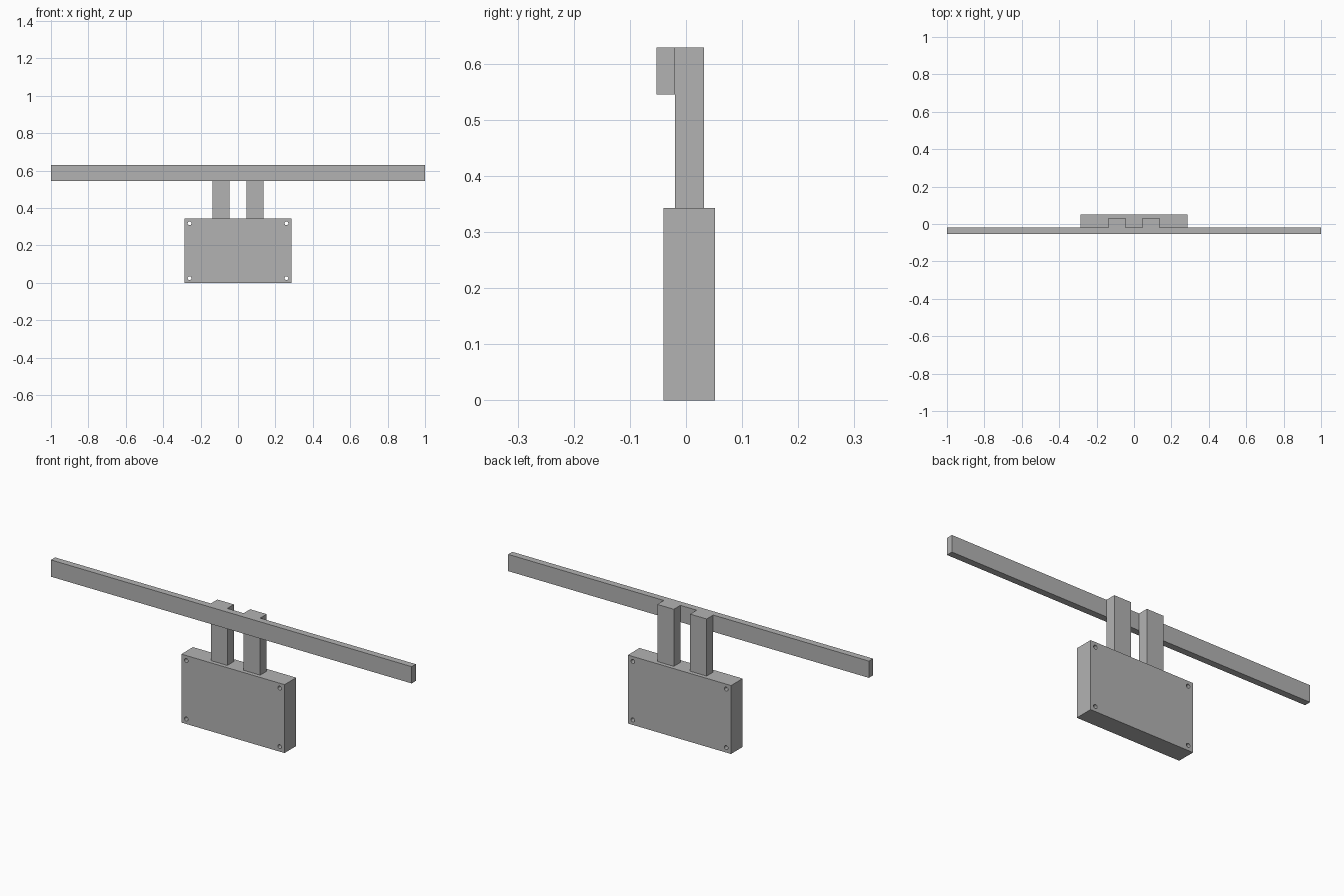
import bpy
import bmesh
from mathutils import Matrix, Vector

cube = bpy.data.objects.get("Cube")
if cube:
    bpy.data.objects.remove(cube, do_unlink=True)

grey = bpy.data.materials.new("plain grey")
grey.use_nodes = True
colour = (0.45, 0.45, 0.45, 1)
grey.diffuse_color = colour
grey.node_tree.nodes["Principled BSDF"].inputs["Base Color"].default_value = colour


def add_object(name, bm):
    mesh = bpy.data.meshes.new(name)
    bm.to_mesh(mesh)
    bm.free()
    mesh.materials.append(grey)
    obj = bpy.data.objects.new(name, mesh)
    bpy.context.collection.objects.link(obj)
    return obj


def add_box(name, low, high):
    low, high = Vector(low), Vector(high)
    bm = bmesh.new()
    placement = Matrix.Translation((low + high) / 2) @ Matrix.Diagonal((*(high - low), 1))
    bmesh.ops.create_cube(bm, size=1, matrix=placement)
    return add_object(name, bm)


# Long crossbar fixed to the front of the posts
add_box("crossbar", (-1, -0.053, 0.545), (1, -0.02, 0.629))

# Pair of upright posts
for side, x in (("right", -0.091), ("left", 0.091)):
    add_box(side + "_post", (x - 0.046, -0.02, 0.343), (x + 0.046, 0.032, 0.629))

# Base block
base = add_box("base_block", (-0.286, -0.04, 0), (0.286, 0.052, 0.343))

# Corner screw holes running right through the base
bm = bmesh.new()
for x in (-0.259, 0.259):
    for z in (0.025, 0.318):
        placement = Matrix.Translation((x, 0, z)) @ Matrix.Rotation(1.5708, 4, "X")
        bmesh.ops.create_cone(bm, cap_ends=True, segments=24, radius1=0.01,
                              radius2=0.01, depth=0.3, matrix=placement)
cutter = add_object("hole_cutter", bm)
cutter.hide_render = True
holes = base.modifiers.new("screw_holes", "BOOLEAN")
holes.operation = "DIFFERENCE"
holes.solver = "EXACT"
holes.object = cutter
bpy.ops.object.select_all(action="DESELECT")
base.select_set(True)
bpy.context.view_layer.objects.active = base
bpy.ops.object.modifier_apply(modifier=holes.name)
bpy.data.objects.remove(cutter, do_unlink=True)
bpy.ops.object.shade_smooth_by_angle()
